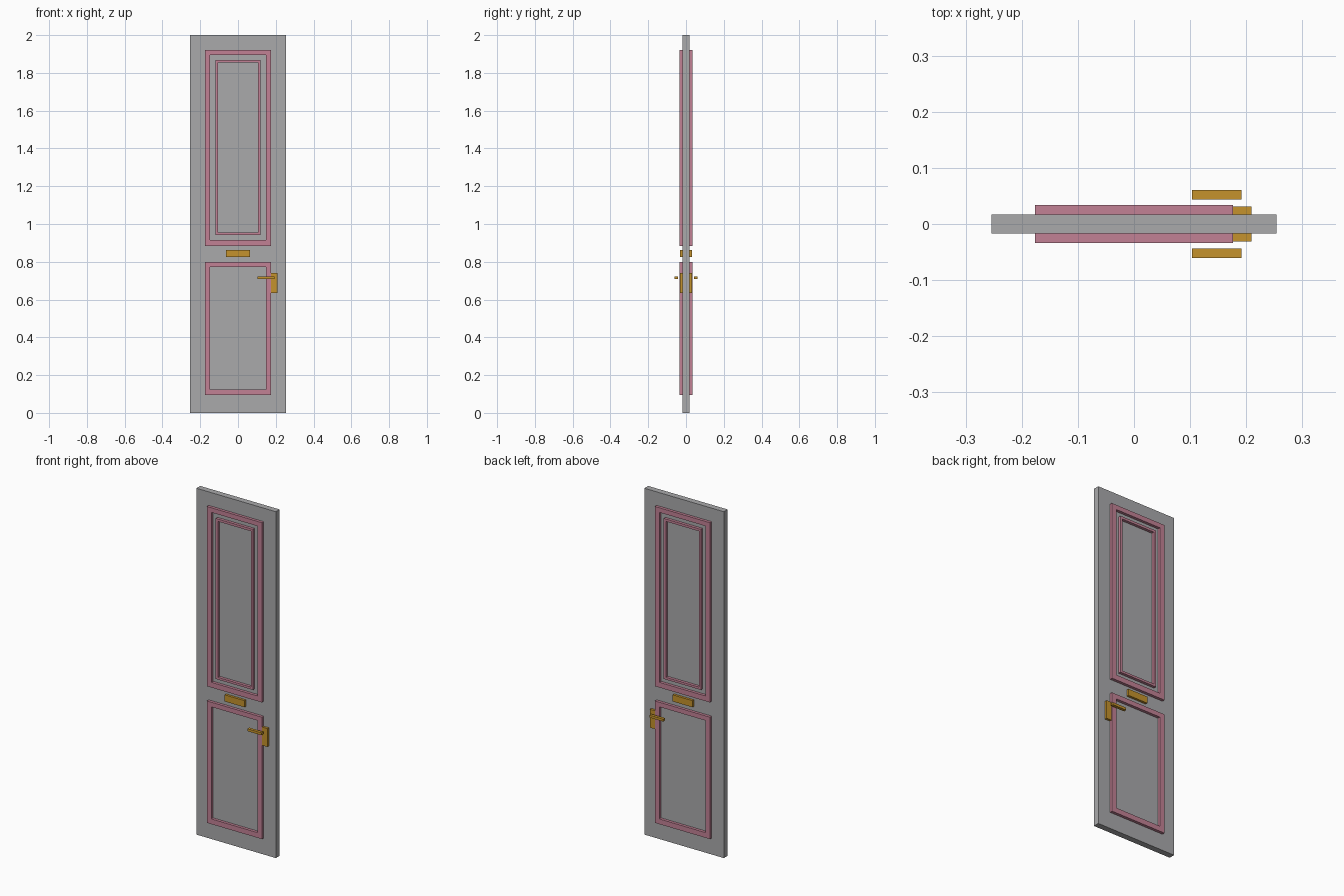
import bpy
import bmesh

if "Cube" in bpy.data.objects:
    bpy.data.objects.remove(bpy.data.objects["Cube"])


def material(name, rgb):
    m = bpy.data.materials.new(name)
    m.diffuse_color = (*rgb, 1)
    m.use_nodes = True
    m.node_tree.nodes["Principled BSDF"].inputs["Base Color"].default_value = m.diffuse_color
    return m


GREY = material("grey paint", (0.40, 0.40, 0.41))
PINK = material("pink trim", (0.54, 0.22, 0.30))
BRASS = material("brass", (0.56, 0.29, 0.025))


def finish(name, bm, mat):
    bmesh.ops.recalc_face_normals(bm, faces=bm.faces)
    mesh = bpy.data.meshes.new(name)
    bm.to_mesh(mesh)
    bm.free()
    mesh.materials.append(mat)
    obj = bpy.data.objects.new(name, mesh)
    bpy.context.collection.objects.link(obj)


def box(name, mat, x0, x1, y0, y1, z0, z1):
    bm = bmesh.new()
    bmesh.ops.create_cube(bm, size=1)
    for v in bm.verts:
        v.co = ((x0 + x1) / 2 + v.co.x * (x1 - x0),
                (y0 + y1) / 2 + v.co.y * (y1 - y0),
                (z0 + z1) / 2 + v.co.z * (z1 - z0))
    finish(name, bm, mat)


def frame(name, half_out, z0, z1, half_in, zi0, zi1, y_in, y_out):
    """Rectangular moulding ring standing proud of the door."""
    bm = bmesh.new()

    def ring(h, a, b, y):
        return [bm.verts.new(p) for p in
                ((-h, y, a), (h, y, a), (h, y, b), (-h, y, b))]

    loops = [ring(half_out, z0, z1, y_in), ring(half_out, z0, z1, y_out),
             ring(half_in, zi0, zi1, y_out), ring(half_in, zi0, zi1, y_in)]
    for k in range(4):
        a, b = loops[k], loops[(k + 1) % 4]
        for i in range(4):
            j = (i + 1) % 4
            bm.faces.new((a[i], a[j], b[j], b[i]))
    finish(name, bm, PINK)


# Door leaf
SLAB = 0.0173
box("door_leaf", GREY, -0.254, 0.254, -SLAB, SLAB, 0, 2)

# Mouldings and lever handles on both sides
for side, s in (("front", -1), ("back", 1)):
    y0, y1 = s * (SLAB - 0.004), s * 0.0335
    frame(side + "_upper_outer_moulding", 0.176, 0.884, 1.922,
          0.147, 0.914, 1.895, y0, y1)
    frame(side + "_upper_inner_moulding", 0.119, 0.941, 1.868,
          0.105, 0.954, 1.854, y0, y1)
    frame(side + "_lower_moulding", 0.176, 0.095, 0.799,
          0.147, 0.125, 0.772, y0, y1)
    ya, yb = sorted((s * 0.0435, s * 0.0605))
    box(side + "_lever", BRASS, 0.103, 0.192, ya, yb, 0.709, 0.723)

# Letter slot and lock plate run through the leaf
box("letter_slot", BRASS, -0.063, 0.063, -0.031, 0.031, 0.825, 0.863)
box("lock_plate", BRASS, 0.155, 0.209, -0.031, 0.031, 0.635, 0.741)
